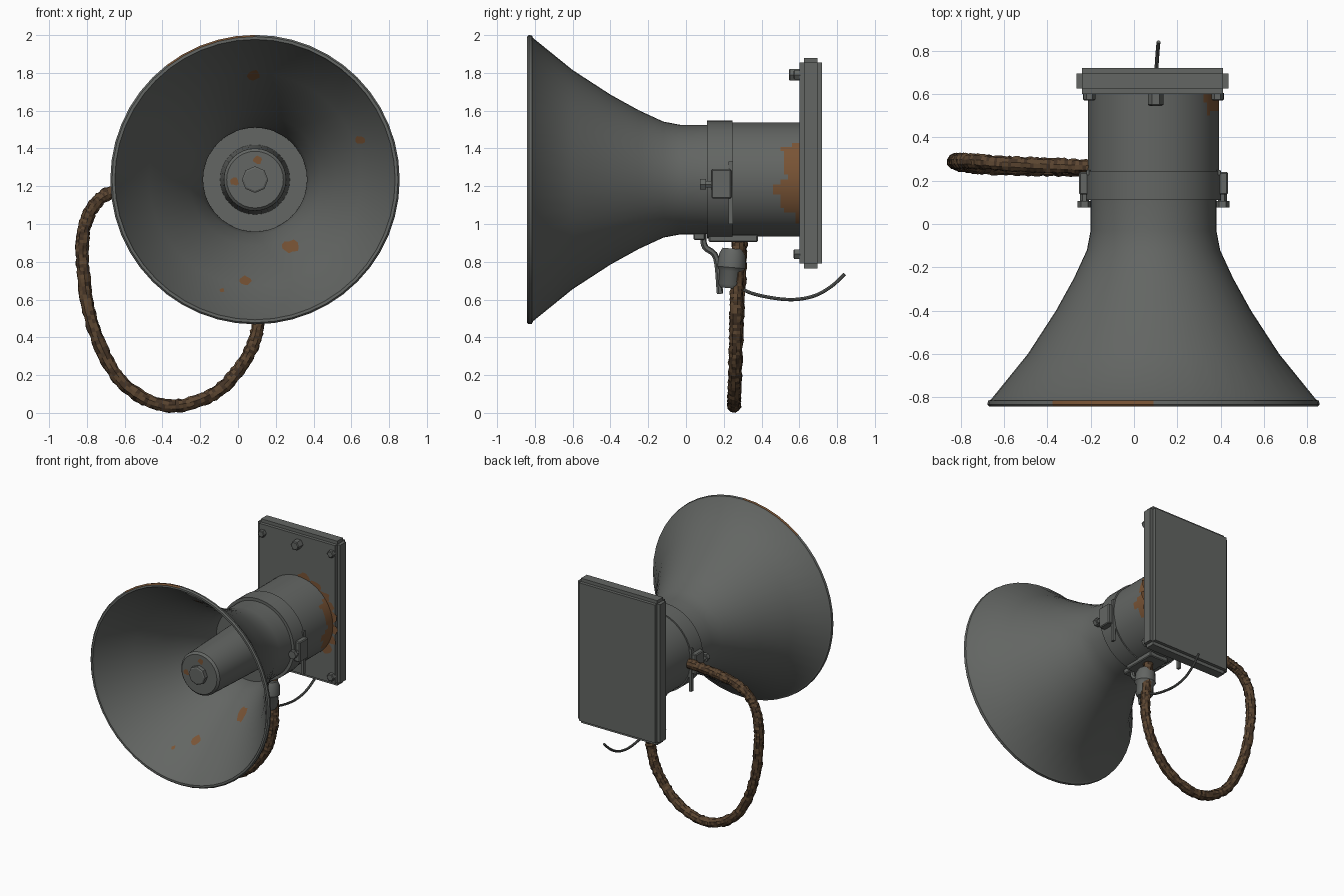
import bpy, bmesh, math, random
from mathutils import Vector

if "Cube" in bpy.data.objects:
    bpy.data.objects.remove(bpy.data.objects["Cube"])

random.seed(4)
CX, CZ = 0.09, 1.235          # horn axis runs along y through here


def mat(name, col):
    m = bpy.data.materials.new(name)
    m.diffuse_color = (*col, 1)
    m.use_nodes = True
    m.node_tree.nodes["Principled BSDF"].inputs["Base Color"].default_value = m.diffuse_color
    return m


GREY = mat("weathered_grey", (0.125, 0.132, 0.125))
RUST = mat("rust", (0.19, 0.088, 0.036))
BROWN = mat("cable_brown", (0.105, 0.06, 0.03))
DARK = mat("cable_dark_brown", (0.055, 0.032, 0.018))


def finish(name, bm, mats, rule=None, smooth=35):
    bmesh.ops.remove_doubles(bm, verts=bm.verts, dist=1e-5)
    bmesh.ops.recalc_face_normals(bm, faces=bm.faces)
    if rule:
        for f in bm.faces:
            f.material_index = rule(f.calc_center_median())
    me = bpy.data.meshes.new(name)
    bm.to_mesh(me)
    bm.free()
    ob = bpy.data.objects.new(name, me)
    bpy.context.collection.objects.link(ob)
    for m in mats:
        me.materials.append(m)
    if smooth:
        bpy.ops.object.select_all(action='DESELECT')
        ob.select_set(True)
        bpy.context.view_layer.objects.active = ob
        bpy.ops.object.shade_smooth_by_angle(angle=math.radians(smooth))
    return ob


def revolve(name, prof, n=48, x=CX, z=CZ, mats=(GREY,), rule=None, smooth=35):
    """Spin (y, radius) points about the y axis through x, z."""
    bm = bmesh.new()
    rings = []
    for y, r in prof:
        if r == 0:
            rings.append([bm.verts.new((x, y, z))] * n)
        else:
            rings.append([bm.verts.new((x + r * math.cos(2 * math.pi * i / n), y,
                                        z + r * math.sin(2 * math.pi * i / n))) for i in range(n)])
    for a, b in zip(rings, rings[1:]):
        for i in range(n):
            j = (i + 1) % n
            bm.faces.new(dict.fromkeys((a[i], a[j], b[j], b[i])))
    return finish(name, bm, mats, rule, smooth)


def box(name, lo, hi, bevel=0.0, segs=1):
    bm = bmesh.new()
    bmesh.ops.create_cube(bm, size=1)
    for v in bm.verts:
        v.co = [l + (c + .5) * (h - l) for c, l, h in zip(v.co, lo, hi)]
    if bevel:
        bmesh.ops.bevel(bm, geom=bm.edges[:], offset=bevel, segments=segs, affect='EDGES')
    return finish(name, bm, (GREY,))


def tube(name, pts, radius, sides, steps, mats, rough=0.0):
    """Round tube through control points (Catmull-Rom), with optional roughness."""
    P = [Vector(p) for p in pts]
    P = [2 * P[0] - P[1]] + P + [2 * P[-1] - P[-2]]
    path = []
    for k in range(1, len(P) - 2):
        a, b, c, d = P[k - 1:k + 3]
        for s in range(steps):
            t = s / steps
            path.append(.5 * (2 * b + (c - a) * t + (2 * a - 5 * b + 4 * c - d) * t * t
                              + (3 * b - a - 3 * c + d) * t ** 3))
    path.append(P[-2])
    bm = bmesh.new()
    rings, u = [], None
    for i, p in enumerate(path):
        t = (path[min(i + 1, len(path) - 1)] - path[max(i - 1, 0)]).normalized()
        u = t.orthogonal() if u is None else u - t * u.dot(t)
        u.normalize()
        w = t.cross(u)
        rings.append([])
        for k in range(sides):
            a = 2 * math.pi * k / sides
            r = radius + random.uniform(-rough, rough)
            rings[-1].append(bm.verts.new(p + r * (math.cos(a) * u + math.sin(a) * w)))
    for a, b in zip(rings, rings[1:]):
        for k in range(sides):
            j = (k + 1) % sides
            bm.faces.new((a[k], a[j], b[j], b[k]))
    bm.faces.new(rings[0])
    bm.faces.new(rings[-1])
    rule = (lambda c: int(random.random() < .35)) if len(mats) > 1 else None
    return finish(name, bm, mats, rule, 0 if rough else 40)


# Horn: outer flare, rolled lip, inner flare and throat disc
outer = [(.12, .29), (-.03, .29), (-.12, .307), (-.25, .367), (-.4, .45), (-.6, .58), (-.81, .75)]
inner = [(-.82, .735), (-.6, .562), (-.4, .432), (-.25, .35), (-.12, .292), (-.03, .275), (0, .275)]
lip = [(-.815, .763), (-.832, .766), (-.842, .757), (-.842, .742)]


def rim_rust(c):
    a = math.degrees(math.atan2(c.z - CZ, c.x - CX))
    r = math.hypot(c.z - CZ, c.x - CX)
    return int(c.y < -.815 and r > .752 and 88 < a < 128)


revolve("horn", outer + lip + inner + [(0, 0)], mats=(GREY, RUST), rule=rim_rust)

# Centre plug with hex bolt
revolve("centre_plug", [(.01, .185), (-.3, .175), (-.585, .165), (-.6, .15), (-.6, 0)], 32)
revolve("plug_bolt", [(-.59, .07), (-.63, .07), (-.635, .06), (-.635, 0)], 8, smooth=20)


# Drum with ragged rust at the wall end
def drum_rust(c):
    a = math.degrees(math.atan2(c.z - CZ, c.x - CX))
    edge = .5 + .035 * math.sin(a * .13) + .02 * math.sin(a * .31 + 1) + max(0, abs(a + 5) - 28) * .006
    return int(c.y > edge)


back = [(.4 + .02 * i, .302) for i in range(11)]
revolve("drum", [(.11, 0), (.11, .295), (.12, .302), (.25, .302)] + back + [(.62, .302), (.62, 0)],
        72, mats=(GREY, RUST), rule=drum_rust)

# Clamp band, side lugs and their bolts
revolve("clamp_band", [(.11, .29), (.11, .312), (.245, .312), (.245, .29)], 48)
for s, side in ((-1, "left"), (1, "right")):
    xs = sorted((CX + s * .29, CX + s * .343))
    box(side + "_clamp_lug", (xs[0], .135, 1.135), (xs[1], .24, 1.29), .006)
    xs = sorted((CX + s * .29, CX + s * .31))
    box(side + "_clamp_strap", (xs[0], .225, 1.0), (xs[1], .25, 1.33))
    revolve(side + "_clamp_bolt", [(.14, .02), (.105, .02), (.105, .032), (.075, .032), (.075, 0)],
            6, x=CX + s * .318, z=1.21, smooth=20)

# Wall plate and fixings
box("wall_plate", (-.265, .6, .765), (.435, .72, 1.88), .025, 2)
for x, z, r, d in ((-.205, 1.79, .028, .025), (.385, 1.79, .028, .025), (-.205, .84, .03, .025),
                   (.385, .84, .03, .025), (.1, 1.79, .036, .05)):
    revolve("plate_bolt", [(.605, r), (.6 - d, r), (.595 - d, r * .8), (.595 - d, 0)],
            6, x=x, z=z, smooth=20)


# Rust patches laid just above a surface given as y = f(radius)
def patch(name, x, z, size, surface):
    bm = bmesh.new()

    def pt(px, pz):
        return bm.verts.new((px, surface(math.hypot(px - CX, pz - CZ)) - .006, pz))
    c, n = pt(x, z), 11
    ring = []
    for i in range(n):
        r, a = size * random.uniform(.7, 1.15), 2 * math.pi * i / n
        ring.append(pt(x + r * math.cos(a), z + r * .85 * math.sin(a)))
    for i in range(n):
        bm.faces.new((c, ring[i], ring[(i + 1) % n]))
    finish(name, bm, (RUST,))


def horn_y(r):
    for (y0, r0), (y1, r1) in zip(inner, inner[1:]):
        if r1 <= r <= r0 and r0 > r1:
            return y0 + (y1 - y0) * (r0 - r) / (r0 - r1)
    return 0


for x, z, s in ((.085, 1.79, .036), (.65, 1.445, .028), (.275, .88, .045),
                (.04, .7, .03), (-.085, .65, .014)):
    patch("horn_rust_patch", x, z, s, horn_y)
for x, z in ((.105, 1.34), (-.02, 1.225)):
    patch("plug_rust_patch", x, z, .027, lambda r: -.599)
for a in (-38, -22, -5, 12, 27, 42, 60, 80):
    t = math.radians(a)
    patch("plate_rust_patch", CX + .305 * math.cos(t), CZ + .305 * math.sin(t), .05, lambda r: .602)

# Underside bracket and cable gland
box("gland_mount", (.01, .12, .905), (.17, .38, .945), .006)
box("bracket_foot", (.05, .04, .915), (.13, .1, .97), .006)
tube("bracket_arm", [(.09, .09, .95), (.09, .1, .88), (.09, .16, .82), (.09, .18, .63)],
     .017, 6, 5, (GREY,))
gland = revolve("cable_gland", [(-.11, 0), (-.11, .05), (-.09, .062), (-.02, .062), (0, .076),
                                (.07, .07), (.1, .055), (.1, 0)], 12, x=0, z=0)
gland.rotation_euler = (math.radians(85), 0, 0)
gland.location = (.1, .24, .77)

# Rough brown cable loop
tube("cable_loop", [(.1, .28, .93), (.115, .27, .7), (.115, .265, .5), (.045, .26, .29), (-.13, .255, .1),
                    (-.385, .255, .039), (-.62, .26, .17), (-.765, .27, .45), (-.82, .285, .75),
                    (-.815, .29, .97), (-.745, .29, 1.12), (-.6, .28, 1.19), (-.4, .27, 1.215),
                    (-.17, .262, 1.225)], .035, 10, 14, (BROWN, DARK), .0045)

# Loose thin wire curving out behind
tube("loose_wire", [(.1, .25, .69), (.1, .33, .64), (.1, .45, .61), (.1, .57, .6), (.102, .68, .62),
                    (.107, .77, .67), (.113, .84, .735)], .009, 8, 6, (GREY,))
